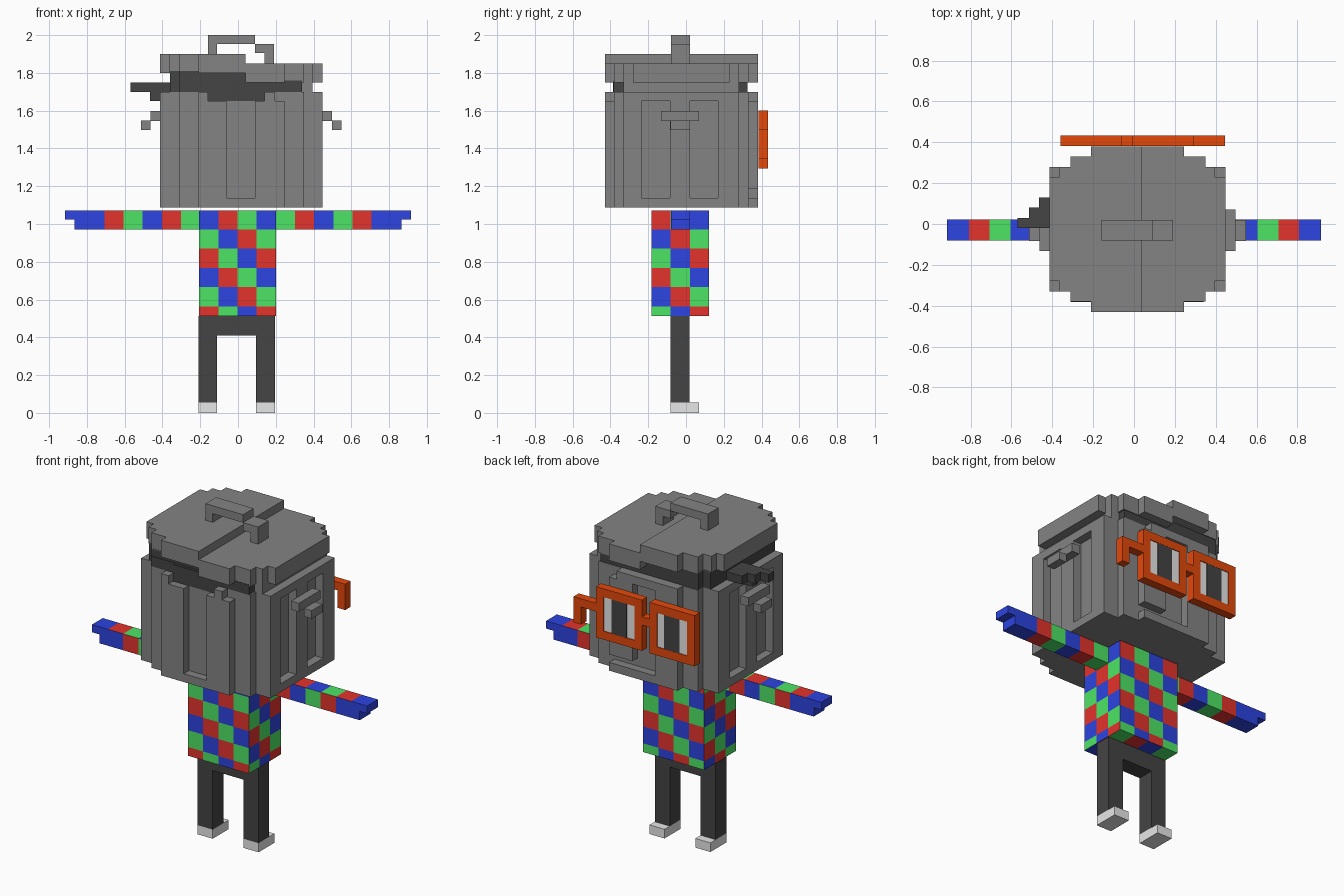
import bpy, bmesh
from math import floor
from mathutils import Matrix, Vector

cube = bpy.data.objects.get("Cube")
if cube:
    bpy.data.objects.remove(cube)


def material(name, rgb):
    m = bpy.data.materials.new(name)
    m.use_nodes = True
    m.diffuse_color = (*rgb, 1)
    m.node_tree.nodes["Principled BSDF"].inputs["Base Color"].default_value = (*rgb, 1)
    return m


grey = material("can grey", (.23, .23, .23))
dark = material("charcoal", (.058, .058, .058))
light = material("light grey", (.8, .8, .8))
orange = material("orange", (.78, .065, .003))
blue = material("blue", (.026, .058, .75))
red = material("red", (.78, .033, .026))
green = material("green", (.075, .78, .13))
PATCHES = [blue, red, green]


def add_box(bm, x0, x1, y0, y1, z0, z1):
    lo, hi = Vector((x0, y0, z0)), Vector((x1, y1, z1))
    bmesh.ops.create_cube(bm, size=1, matrix=Matrix.Translation((lo + hi) / 2)
                          @ Matrix.Diagonal((*(hi - lo), 1)))


def finish(name, bm, mats):
    me = bpy.data.meshes.new(name)
    bm.to_mesh(me)
    bm.free()
    for m in mats:
        me.materials.append(m)
    ob = bpy.data.objects.new(name, me)
    bpy.context.collection.objects.link(ob)
    return ob


def boxes(name, mat, *parts):
    bm = bmesh.new()
    for p in parts:
        add_box(bm, *p)
    return finish(name, bm, [mat])


def patchwork(name, parts, cuts, rule):
    """Boxes sliced by planes, each patch coloured by rule(centre, normal)."""
    bm = bmesh.new()
    for p in parts:
        add_box(bm, *p)
    for axis, values in enumerate(cuts):
        for v in values:
            co, no = Vector(), Vector()
            co[axis], no[axis] = v, 1
            bmesh.ops.bisect_plane(bm, geom=bm.verts[:] + bm.edges[:] + bm.faces[:],
                                   plane_co=co, plane_no=no)
    bm.normal_update()
    for f in bm.faces:
        f.material_index = rule(f.calc_center_median(), f.normal) % 3
    return finish(name, bm, PATCHES)


# Legs, hips and shoes
LEGS = [(-.21, -.11), (.095, .195)]
boxes("legs", dark, (-.21, .195, -.083, .018, .41, .512),
      *[(a, b, -.083, .018, .055, .42) for a, b in LEGS])
boxes("shoes", light, *[(a, b, -.083, .068, 0, .055) for a, b in LEGS])

# Checked shirt: the diagonal pattern wraps around the torso
C = .1015
X0, Y0, TOP = -.206, -.183, 1.072


def shirt_rule(c, n):
    col, depth = floor((c.x - X0) / C), floor((c.y - Y0) / C)
    row = floor((TOP - c.z) / C)
    if n.y < -.5:
        return col - row
    if n.x > .5:
        return 4 + depth - row
    if n.y > .5:
        return 10 - col - row
    if n.x < -.5:
        return 13 - depth - row
    return col + depth


patchwork("shirt", [(X0, X0 + 4 * C, Y0, Y0 + 3 * C, .512, TOP)],
          [[X0 + i * C for i in range(1, 4)], [Y0 + C, Y0 + 2 * C],
           [TOP - i * C for i in range(1, 6)]], shirt_rule)


# Sleeves ending in blue hands
def sleeve_rule(c, n):
    k = floor((abs(c.x) - .2) / C)
    if n.z > .5:
        k -= 1
    elif k >= 5:
        return 0
    return 2 - k


for side, s in (("left", 1), ("right", -1)):
    spans = [sorted((s * a, s * b)) for a, b in ((.2, .865), (.865, .915))]
    patchwork(side + "_arm", [(*spans[0], -.08, .022, .972, 1.071),
                              (*spans[1], -.08, .022, 1.025, 1.071)],
              [[s * (.2 + i * C) for i in range(1, 7)], [], []], sleeve_rule)

# Can body: stepped core with raised plates framing sunken panels
B, R = 1.088, 1.70
LO, HI = 1.138, 1.65
boxes("can_core", grey, (-.31, .35, -.38, .33, B, R), (-.365, .395, -.33, .28, B, R))
boxes("can_front", grey,
      (-.21, -.06, -.43, -.38, B, HI), (.09, .245, -.43, -.38, B, HI),
      (-.06, .09, -.43, -.38, B, LO),
      (-.21, -.16, -.43, -.38, HI, R), (.14, .195, -.43, -.38, HI, R))
for name, x0, x1 in (("can_left_side", .395, .447), ("can_right_side", -.413, -.365)):
    posts = [(x0, x1, a, b, B, R) for a, b in ((-.33, -.235), (-.085, .02), (.17, .28))]
    rails = [(x0, x1, -.24, .18, a, b) for a, b in ((B, LO), (HI, R))]
    boxes(name, grey, *posts, *rails)

# Back plate with a sunken panel, a lopsided mouth slot and a chipped rim
boxes("can_face", grey,
      (-.21, -.06, .33, .38, B, R), (.09, .245, .33, .38, 1.186, HI),
      (-.06, .195, .33, .38, HI, R), (-.06, .245, .33, .38, B, LO))

# Side handles
for name, s, x in (("left_handle", 1, .447), ("right_handle", -1, -.413)):
    a, b, c = x, x + s * .051, x + s * .101
    boxes(name, grey, (min(a, b), max(a, b), -.133, .07, 1.545, 1.597),
          (min(b, c), max(b, c), -.083, .02, 1.498, 1.547))

# Dark filling, showing through the chipped front rim
boxes("filling", dark, (-.31, .34, -.383, .325, R, 1.76), (-.36, .34, -.33, .28, R, 1.76),
      (-.36, .04, -.33, .28, 1.74, 1.81), (-.31, .04, -.38, .325, 1.74, 1.81),
      (-.16, .14, -.386, -.36, HI, 1.75))
boxes("spilled_scrap", dark, (-.57, -.36, -.02, .03, R, 1.75),
      (-.515, -.36, -.02, .08, R, 1.75), (-.465, -.36, -.02, .13, R, 1.75),
      (-.465, -.413, -.02, .03, HI, R))


# Lid: two stepped halves at different heights
def lid_half(name, left, right, z0, z1):
    steps = [(-.21, .245, -.43, .38), (-.31, .35, -.38, .33),
             (-.365, .395, -.33, .28), (-.413, .447, -.28, .23)]
    boxes(name, grey, *[(max(a, left), min(b, right), c, d, z0, z1) for a, b, c, d in steps])


lid_half("lid_high_half", -1, .04, 1.80, 1.90)
lid_half("lid_low_half", .04, 1, 1.75, 1.85)
boxes("lid_inner_rim", grey, (.34, .395, -.33, .28, R, 1.76))
boxes("lid_handle", grey, (-.16, -.112, -.08, .02, 1.895, 2.0),
      (-.16, .09, -.08, .02, 1.952, 2.0), (.09, .19, -.08, .02, 1.905, 1.953),
      (.14, .19, -.08, .02, 1.845, 1.953))

# Glasses: two square frames, a bridge and a bent arm
G0, G1, T = .383, .433, .05
frames = []
for a, b in ((-.36, -.06), (-.01, .295)):
    frames += [(a, a + T, G0, G1, 1.295, 1.60), (b - T, b, G0, G1, 1.295, 1.60),
               (a, b, G0, G1, 1.295, 1.345), (a, b, G0, G1, 1.55, 1.60)]
boxes("glasses", orange, *frames, (-.06, -.01, G0, G1, 1.45, 1.50),
      (.295, .445, G0, G1, 1.45, 1.50), (.395, .445, G0, G1, 1.345, 1.50))
lenses, pupils = [], []
for a in (-.31, .04):
    lenses.append((a, a + .205, G0, .428, 1.345, 1.55))
    pupils.append((a + .052, a + .153, .42, .432, 1.345, 1.55))
boxes("eyes", light, *lenses)
boxes("pupils", dark, *pupils)
